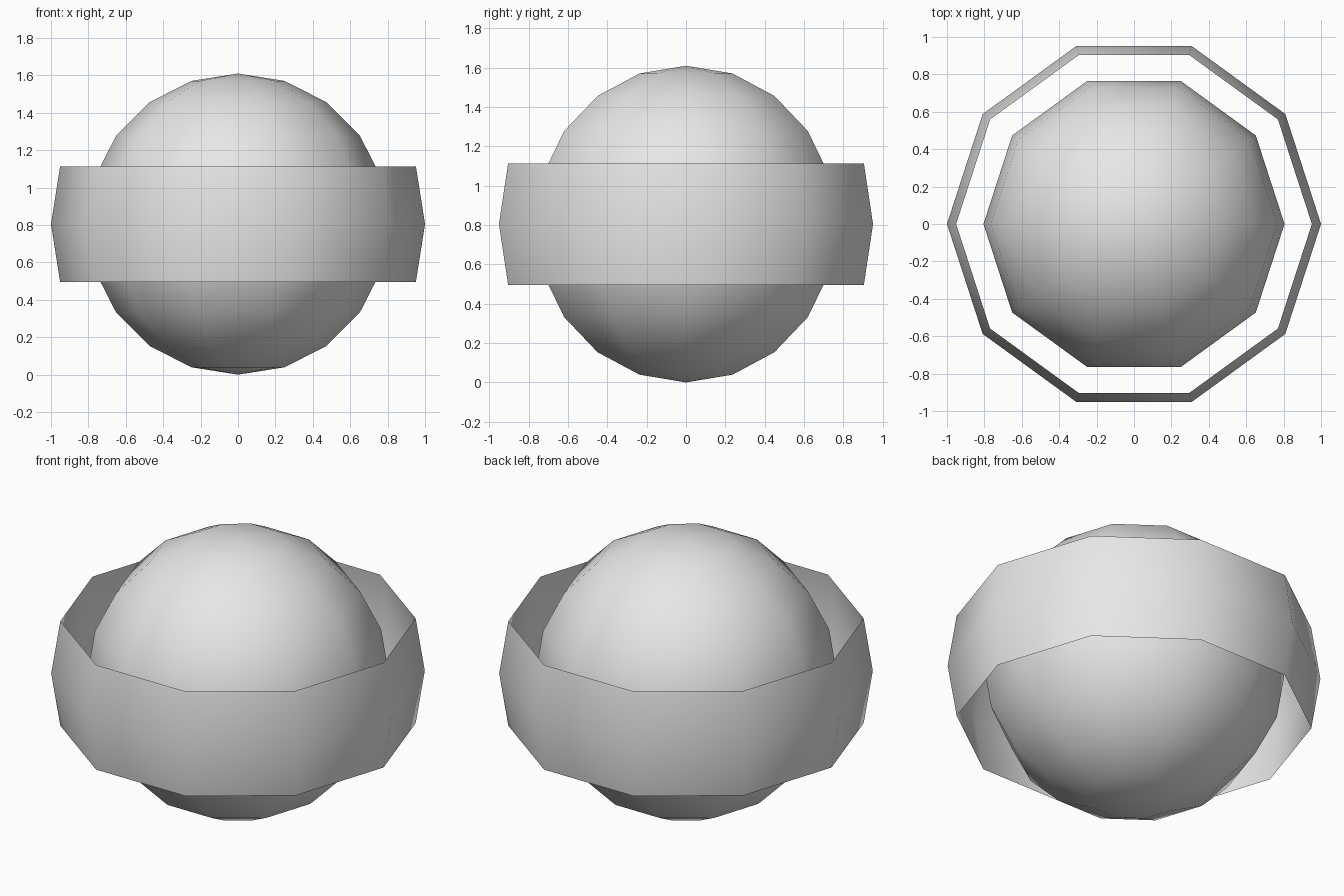
import bpy, bmesh, math
from mathutils import Matrix

if "Cube" in bpy.data.objects:
    bpy.data.objects.remove(bpy.data.objects["Cube"])

CENTRE_Z = 0.805
SIDES = 10

grey = bpy.data.materials.new("light_grey")
grey.diffuse_color = (0.8, 0.8, 0.8, 1)
grey.use_nodes = True
grey.node_tree.nodes["Principled BSDF"].inputs["Base Color"].default_value = grey.diffuse_color


def ball_object(name, radius, max_z=None):
    """Ten-sided smooth ball with corners on the x axis; max_z keeps only the open equator band."""
    bm = bmesh.new()
    bmesh.ops.create_uvsphere(bm, u_segments=SIDES, v_segments=SIDES, radius=radius,
                              matrix=Matrix.Rotation(math.pi / 2, 4, 'Z'))
    if max_z is not None:
        cut = [v for v in bm.verts if abs(v.co.z) > max_z]
        bmesh.ops.delete(bm, geom=cut, context='VERTS')
    for f in bm.faces:
        f.smooth = True
    mesh = bpy.data.meshes.new(name)
    bm.to_mesh(mesh)
    bm.free()
    mesh.materials.append(grey)
    ob = bpy.data.objects.new(name, mesh)
    ob.location.z = CENTRE_Z
    bpy.context.collection.objects.link(ob)
    return ob


# Inner ball
ball_object("inner_ball", 0.805)

# Thin open band circling the ball: the two middle rows of a larger ball
ball_object("outer_band", 1.0, max_z=math.sin(math.radians(18)) + 0.01)
